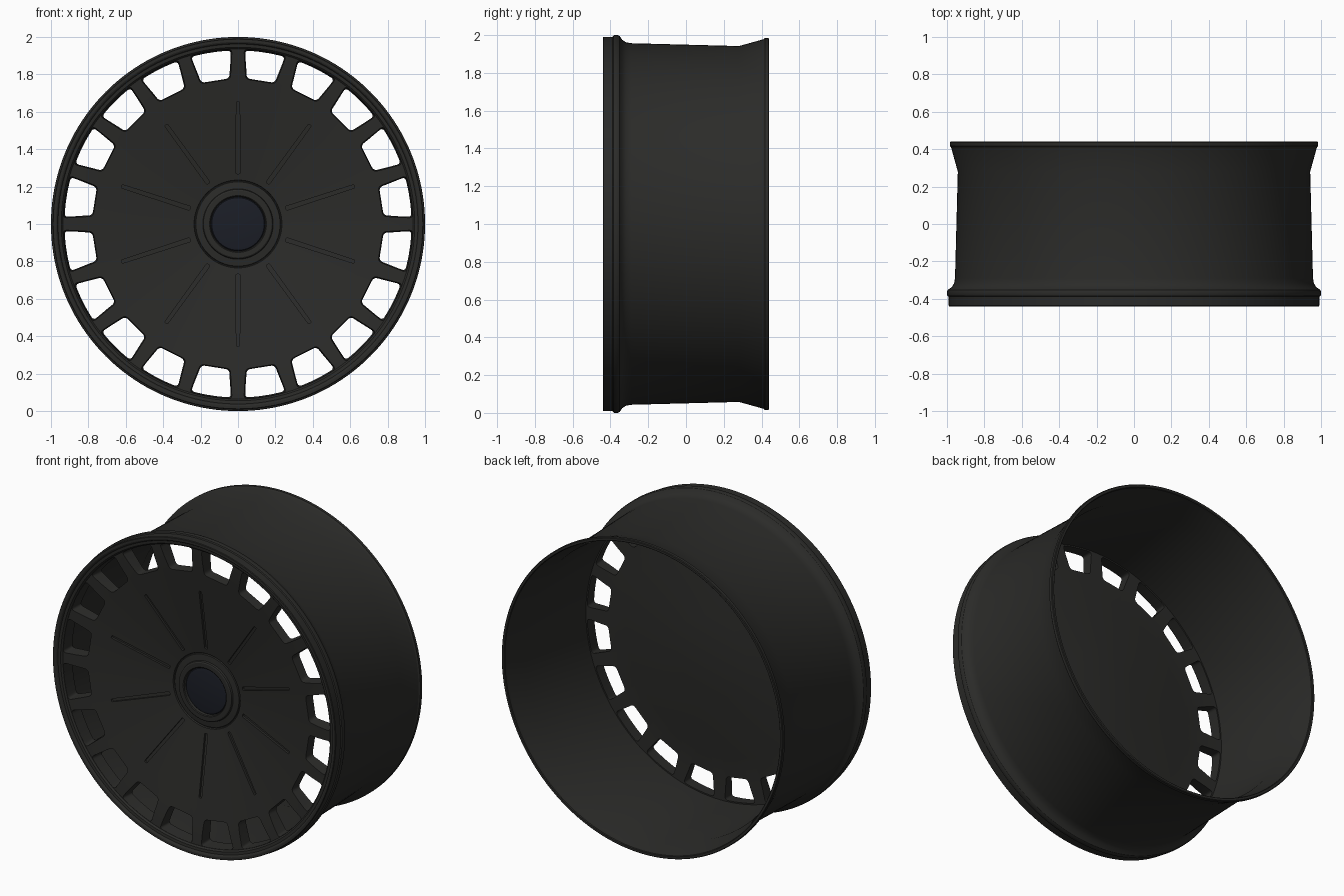
import bpy, bmesh, math
from mathutils import Vector

if "Cube" in bpy.data.objects:
    bpy.data.objects.remove(bpy.data.objects["Cube"])

SEG = 160


def material(name, color):
    m = bpy.data.materials.new(name)
    m.diffuse_color = (*color, 1)
    m.use_nodes = True
    m.node_tree.nodes["Principled BSDF"].inputs["Base Color"].default_value = m.diffuse_color
    return m


DARK = material("dark_metal", (0.024, 0.024, 0.022))
CAP = material("cap_blue_black", (0.011, 0.013, 0.02))


def finish(bm, name, mat=None):
    bmesh.ops.recalc_face_normals(bm, faces=bm.faces)
    me = bpy.data.meshes.new(name)
    bm.to_mesh(me)
    bm.free()
    ob = bpy.data.objects.new(name, me)
    bpy.context.collection.objects.link(ob)
    if mat:
        me.materials.append(mat)
    return ob


def lathe(name, profile, mat, closed):
    """Spin an (r, y) profile about the wheel axle at z = 1."""
    bm = bmesh.new()
    n = len(profile)
    rings = []
    for r, y in profile:
        k = 1 if r == 0 else SEG
        rings.append([bm.verts.new((r * math.cos(2 * math.pi * i / SEG), y,
                                    1 + r * math.sin(2 * math.pi * i / SEG)))
                      for i in range(k)])
    for j in range(n if closed else n - 1):
        a, b = rings[j], rings[(j + 1) % n]
        for i in range(SEG):
            i2 = (i + 1) % SEG
            if len(a) == 1:
                bm.faces.new((a[0], b[i], b[i2]))
            elif len(b) == 1:
                bm.faces.new((a[i], a[i2], b[0]))
            else:
                bm.faces.new((a[i], a[i2], b[i2], b[i]))
    return finish(bm, name, mat)


def rounded(corners, radius, steps=5):
    """Round the corners of a polygon with small curves."""
    out = []
    pts = [Vector(c) for c in corners]
    for i, p in enumerate(pts):
        a = p + (pts[i - 1] - p).normalized() * radius
        b = p + (pts[(i + 1) % len(pts)] - p).normalized() * radius
        for s in range(steps + 1):
            t = s / steps
            out.append(a * (1 - t) ** 2 + p * 2 * t * (1 - t) + b * t * t)
    return out


def cutter(name, front, back, y_front, y_back, angles):
    """Radial array of prisms; outlines are (radial, tangential) points."""
    bm = bmesh.new()
    for ang in angles:
        c, s = math.cos(ang), math.sin(ang)

        def ring(outline, y):
            return [bm.verts.new((u * c - v * s, y(u), 1 + u * s + v * c)) for u, v in outline]
        f, b = ring(front, y_front), ring(back, y_back)
        bm.faces.new(f)
        bm.faces.new(b[::-1])
        for i in range(len(f)):
            k = (i + 1) % len(f)
            bm.faces.new((f[i], b[i], b[k], f[k]))
    ob = finish(bm, name)
    ob.hide_render = True
    return ob


def smooth(ob):
    bpy.ops.object.select_all(action='DESELECT')
    ob.select_set(True)
    bpy.context.view_layer.objects.active = ob
    bpy.ops.object.shade_smooth_by_angle(angle=math.radians(25))


# Rim barrel: outer skin, rear lip, inner skin, stepped front lip
barrel = lathe("rim_barrel", [
    (0.936, -0.415), (0.945, -0.425), (0.962, -0.427), (0.968, -0.437), (0.974, -0.44),
    (0.988, -0.44), (0.991, -0.436), (0.991, -0.388), (0.998, -0.384), (1.0, -0.378),
    (1.0, -0.362), (0.996, -0.352), (0.975, -0.338), (0.962, -0.318), (0.957, -0.29),
    (0.942, 0.28), (0.978, 0.41), (0.985, 0.418), (0.985, 0.436), (0.981, 0.44),
    (0.968, 0.44), (0.964, 0.436), (0.962, 0.415), (0.928, 0.28), (0.936, -0.29)], DARK, True)

# Dished face with hub ring
face = lathe("wheel_face", [
    (0, -0.30), (0.143, -0.30), (0.147, -0.328), (0.152, -0.332), (0.178, -0.332),
    (0.185, -0.328), (0.188, -0.316), (0.225, -0.312), (0.228, -0.304), (0.232, -0.304),
    (0.235, -0.313), (0.65, -0.377), (0.78, -0.396), (0.86, -0.408), (0.95, -0.415),
    (0.95, -0.335), (0.80, -0.335), (0.65, -0.325), (0.25, -0.262), (0, -0.262)], DARK, False)

# Window cutters, flared towards the front
mid = math.radians(9)


def corner(r, half_width, side):
    a = mid - math.asin(half_width / r)
    return (r * math.cos(a), side * r * math.sin(a))


def window(ri, ro, wi, wo):
    top = [(ro * math.cos(t), ro * math.sin(t)) for t in (-0.04, 0.04)]
    pts = [corner(ri, wi, 1), corner(ri, wi, -1), corner(ro, wo, -1), *top, corner(ro, wo, 1)]
    return rounded(pts, 0.022)


windows = cutter("window_cutter", window(0.772, 0.938, 0.037, 0.030),
                 window(0.782, 0.925, 0.050, 0.040),
                 lambda u: -0.44, lambda u: -0.30,
                 [math.radians(9 + 18 * i) for i in range(20)])

# Narrow radial grooves following the slope of the dish
slot = rounded([(0.268, 0.011), (0.268, -0.011), (0.655, -0.009), (0.655, 0.009)], 0.0085)
grooves = cutter("groove_cutter", slot, slot, lambda u: -0.5,
                 lambda u: -0.313 - (u - 0.235) * 0.154 + 0.014,
                 [math.radians(90 + 36 * i) for i in range(10)])

for c in (windows, grooves):
    m = face.modifiers.new("cut", 'BOOLEAN')
    m.operation, m.solver, m.object = 'DIFFERENCE', 'EXACT', c
    bpy.context.view_layer.objects.active = face
    bpy.ops.object.modifier_apply(modifier=m.name)
    bpy.data.objects.remove(c)

# Center cap
cap = lathe("center_cap", [(0, -0.322), (0.125, -0.32), (0.14, -0.317), (0.1445, -0.312),
                           (0.1445, -0.295), (0, -0.295)], CAP, False)

for ob in (barrel, face, cap):
    smooth(ob)
